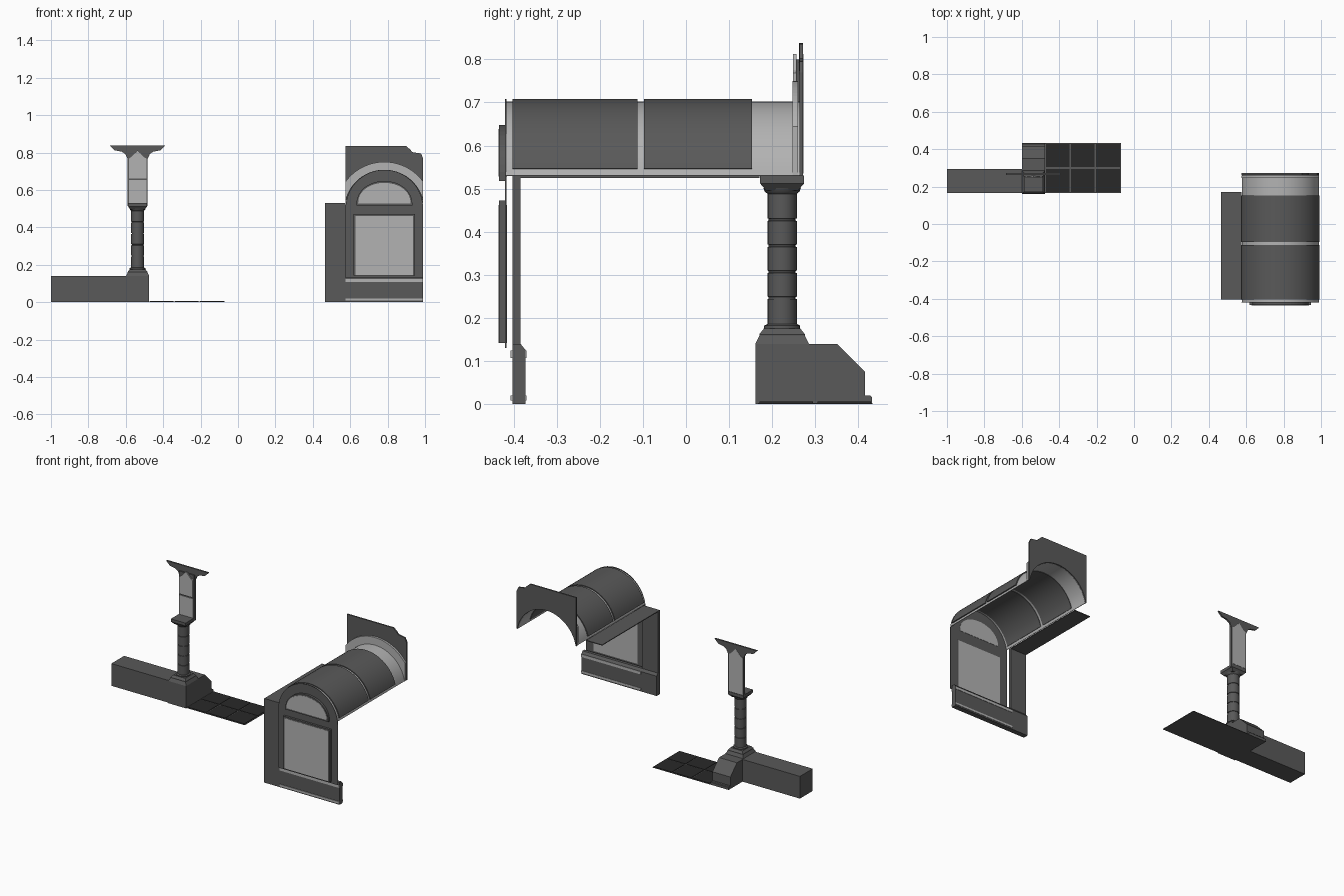
import bpy, bmesh, math

if "Cube" in bpy.data.objects:
    bpy.data.objects.remove(bpy.data.objects["Cube"])


def material(name, v):
    m = bpy.data.materials.new(name)
    m.diffuse_color = (v, v, v, 1)
    m.use_nodes = True
    m.node_tree.nodes["Principled BSDF"].inputs["Base Color"].default_value = m.diffuse_color
    return m


DARK = material("dark grey", 0.10)
LIGHT = material("light grey", 0.45)
BLACK = material("near black", 0.022)


def finish(name, bm, mat, smooth=False):
    bmesh.ops.recalc_face_normals(bm, faces=bm.faces[:])
    me = bpy.data.meshes.new(name)
    bm.to_mesh(me)
    bm.free()
    me.materials.append(mat)
    ob = bpy.data.objects.new(name, me)
    bpy.context.collection.objects.link(ob)
    if smooth:
        bpy.ops.object.select_all(action='DESELECT')
        ob.select_set(True)
        bpy.context.view_layer.objects.active = ob
        bpy.ops.object.shade_smooth_by_angle(angle=math.radians(30))
    return ob


def prism(name, pts, axis, a, b, mat, smooth=False):
    """Extrude an outline: axis 'y' takes (x, z) points, axis 'x' takes (y, z)."""
    bm = bmesh.new()
    put = (lambda p, t: (p[0], t, p[1])) if axis == 'y' else (lambda p, t: (t, p[0], p[1]))
    lo = [bm.verts.new(put(p, a)) for p in pts]
    hi = [bm.verts.new(put(p, b)) for p in pts]
    bm.faces.new(lo)
    bm.faces.new(hi[::-1])
    for i in range(len(pts)):
        j = (i + 1) % len(pts)
        bm.faces.new((lo[i], lo[j], hi[j], hi[i]))
    return finish(name, bm, mat, smooth)


def box(name, x0, x1, y0, y1, z0, z1, mat):
    return prism(name, [(x0, z0), (x1, z0), (x1, z1), (x0, z1)], 'y', y0, y1, mat)


def arc(cx, cz, r, a0, a1, n=32):
    return [(cx + r * math.cos(a0 + (a1 - a0) * i / n),
             cz + r * math.sin(a0 + (a1 - a0) * i / n)) for i in range(n + 1)]


def lathe(name, prof, cx, cy, n, mat, turn=0.0, smooth=False):
    """Stack of n-sided rings from (radius, z) pairs, capped at both ends."""
    bm = bmesh.new()
    rings = [[bm.verts.new((cx + r * math.cos(turn + math.tau * k / n),
                            cy + r * math.sin(turn + math.tau * k / n), z))
              for k in range(n)] for r, z in prof]
    for p, q in zip(rings, rings[1:]):
        for k in range(n):
            bm.faces.new((p[k], p[(k + 1) % n], q[(k + 1) % n], q[k]))
    bm.faces.new(rings[0])
    bm.faces.new(rings[-1])
    return finish(name, bm, mat, smooth)


# ---- column on its plinth, with low wall and floor tiles ----
PX, PY = -0.537, 0.223
box("low_wall", -1.0, -0.60, 0.167, 0.294, 0.0, 0.14, DARK)
prism("column_plinth", [(0.161, 0), (0.432, 0), (0.432, 0.016), (0.428, 0.02), (0.415, 0.02),
                        (0.415, 0.075), (0.35, 0.14), (0.161, 0.14)], 'x', -0.60, -0.475, DARK)
S2 = math.sqrt(2)
lathe("column_base", [(0.062 * S2, 0.14), (0.053 * S2, 0.158), (0.053 * S2, 0.162),
                      (0.042 * S2, 0.176)], PX, PY, 4, DARK, math.pi / 4)
shaft = [(0.042, 0.172), (0.042, 0.182), (0.034, 0.186)]
for i in range(1, 5):                       # shallow joints between the shaft drums
    z = 0.186 + i * 0.0605
    shaft += [(0.034, z - 0.003), (0.031, z - 0.002), (0.031, z + 0.002), (0.034, z + 0.003)]
shaft += [(0.034, 0.488), (0.040, 0.493), (0.044, 0.502)]
lathe("column_shaft", shaft, PX, PY, 20, DARK, smooth=True)
lathe("column_capital", [(0.037 * S2, 0.496), (0.051 * S2, 0.512), (0.051 * S2, 0.53)],
      PX, PY, 4, DARK, math.pi / 4)

# ---- flat pilaster and flared bracket above the column ----
box("pilaster_back", PX - 0.053, PX + 0.053, 0.255, 0.272, 0.515, 0.80, DARK)
box("pilaster_lower", PX - 0.047, PX + 0.047, 0.251, 0.256, 0.53, 0.652, LIGHT)
up = [(PX - 0.047, 0.66), (PX + 0.047, 0.66), (PX + 0.047, 0.768), (PX + 0.034, 0.775),
      (PX, 0.812), (PX - 0.034, 0.775), (PX - 0.047, 0.768)]
prism("pilaster_upper", up, 'y', 0.248, 0.256, LIGHT)
prism("pilaster_rear_panel", [(x, z if z > 0.7 else 0.535) for x, z in up], 'y',
      0.2725, 0.274, LIGHT)
half = [(0.148, 0.838), (0.122, 0.812), (0.085, 0.805), (0.066, 0.793), (0.053, 0.765)]
prism("flared_bracket", [(PX + x, z) for x, z in half] + [(PX - x, z) for x, z in half[::-1]],
      'y', 0.262, 0.272, DARK)

# ---- floor tiles ----
box("tile_bed", -0.475, -0.07, 0.167, 0.433, 0.0, 0.003, DARK)
for i in range(3):
    for j in range(2):
        x, y = -0.470 + i * 0.134, 0.171 + j * 0.134
        box("floor_tile", x, x + 0.126, y, y + 0.124, 0.003, 0.006, BLACK)

# ---- barrel vault: light shell with dark curved panels showing on both sides ----
CX, CZ, X0, X1 = 0.7825, 0.493, 0.575, 0.99


def band(r0, r1, z):
    a = math.asin((z - CZ) / r1)
    return arc(CX, CZ, r1, a, math.pi - a) + arc(CX, CZ, r0, math.pi - a, a)


prism("vault_shell", band(0.206, 0.209, 0.53), 'y', -0.418, 0.265, LIGHT, True)
for y0, y1 in ((-0.403, -0.113), (-0.097, 0.153)):
    prism("vault_panel", band(0.203, 0.215, 0.547), 'y', y0, y1, DARK, True)

# ---- arch surround and spandrel at the back end of the vault ----
a_in = math.asin((0.53 - CZ) / 0.207)
a_out = math.acos(0.2075 / 0.257)
inner = arc(CX, CZ, 0.207, math.pi - a_in, a_in)
prism("arch_ring", arc(CX, CZ, 0.257, a_out, math.pi - a_out) + [(X0, 0.53)] + inner
      + [(X1, 0.53)], 'y', 0.247, 0.26, LIGHT)
prism("spandrel", [(X1, 0.77), (0.978, 0.795), (0.932, 0.802), (0.922, 0.815), (0.898, 0.836),
                   (X0, 0.836), (X0, 0.53)] + inner + [(X1, 0.53)], 'y', 0.263, 0.272, DARK)

# ---- arched end wall with window panel and lunette ----
prism("end_wall", [(X0, 0.13), (X1, 0.13)] + arc(CX, 0.50, 0.2075, 0, math.pi), 'y',
      -0.420, -0.417, DARK)


def lunette(g):
    """Lunette outline shrunk by g."""
    h = 0.15 - g
    return [(CX + h * math.cos(t), 0.518 + g + (0.130 - 2 * g) * math.sin(t) ** 0.9)
            for t in [math.pi * i / 24 for i in range(25)]]


def window(g):
    return [(CX - 0.164 + g, 0.142), (CX + 0.164 - g, 0.142),
            (CX + 0.164 - g, 0.472 - g), (CX - 0.164 + g, 0.472 - g)]


for label, shape in (("window", window), ("lunette", lunette)):
    prism(label + "_frame", shape(0), 'y', -0.4335, -0.420, DARK)
    prism(label + "_panel", shape(0.010), 'y', -0.435, -0.4335, LIGHT)
    prism(label + "_rear_panel", shape(0.010), 'y', -0.417, -0.4155, LIGHT)

# ---- skirting, side wall and ledge ----
foot = [(-0.403, 0), (-0.372, 0), (-0.372, 0.125), (-0.384, 0.14)]
prism("skirting", foot + [(-0.403, 0.14)], 'x', X0, X1, DARK)
prism("side_wall", foot + [(-0.384, 0.53), (-0.403, 0.53)], 'x', 0.465, X0, DARK)
for z0, z1 in ((0.107, 0.124), (0.008, 0.02)):
    box("skirting_trim", X0, X1, -0.407, -0.403, z0, z1, LIGHT)
    box("skirting_rear_trim", X0, X1, -0.372, -0.370, z0, z1, LIGHT)
box("ledge", 0.465, X0, -0.384, 0.171, 0.525, 0.53, DARK)
